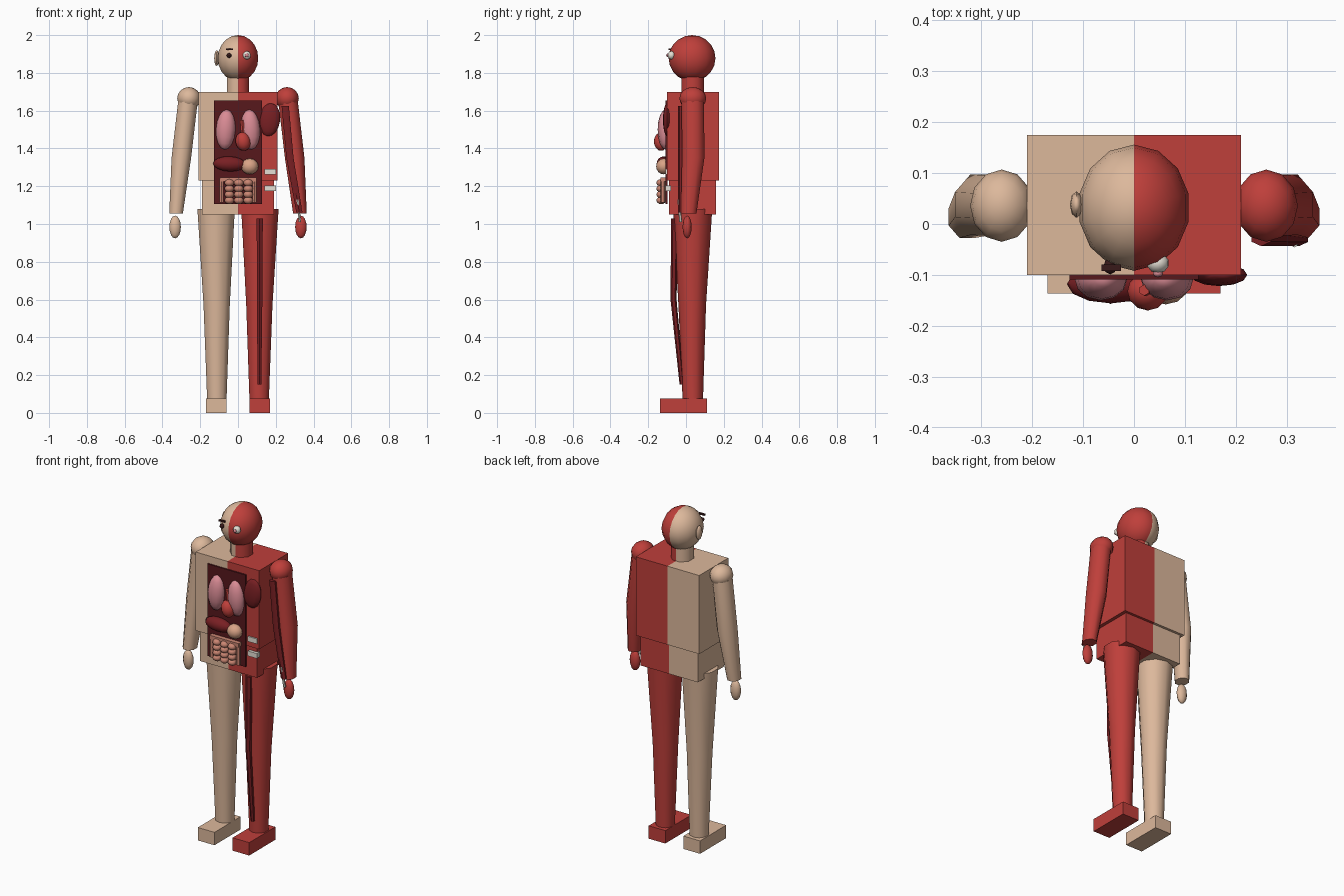
import bpy, bmesh, math
from mathutils import Vector, Matrix

cube = bpy.data.objects.get("Cube")
if cube:
    bpy.data.objects.remove(cube, do_unlink=True)


def material(name, rgb):
    m = bpy.data.materials.new(name)
    m.use_nodes = True
    color = (*rgb, 1)
    m.diffuse_color = color
    m.node_tree.nodes["Principled BSDF"].inputs["Base Color"].default_value = color
    return m


SKIN = material("skin", (0.72, 0.48, 0.33))
MUSCLE = material("muscle red", (0.52, 0.05, 0.043))
DARK = material("dark muscle", (0.19, 0.014, 0.017))
CAVITY = material("cavity maroon", (0.095, 0.009, 0.012))
LUNG = material("lung pink", (0.70, 0.26, 0.30))
BONE = material("bone white", (0.78, 0.74, 0.66))
GUT = material("gut salmon", (0.60, 0.24, 0.17))
STOMACH = material("stomach peach", (0.70, 0.37, 0.24))
EYE = material("eye dark", (0.04, 0.01, 0.01))


def finish(name, bm, mats, split=False):
    """Turn the bmesh into an object; split colours it by side of the midline."""
    if split:
        bmesh.ops.bisect_plane(bm, geom=bm.verts[:] + bm.edges[:] + bm.faces[:],
                               plane_co=(0, 0, 0), plane_no=(1, 0, 0), dist=1e-5)
        for f in bm.faces:
            f.material_index = int(f.calc_center_median().x > 0)
    bmesh.ops.recalc_face_normals(bm, faces=bm.faces[:])
    for f in bm.faces:
        f.smooth = True
    mesh = bpy.data.meshes.new(name)
    bm.to_mesh(mesh)
    bm.free()
    mesh.set_sharp_from_angle(angle=math.radians(50))
    for m in mats:
        mesh.materials.append(m)
    ob = bpy.data.objects.new(name, mesh)
    bpy.context.collection.objects.link(ob)
    return ob


def box(name, lo, hi, *mats):
    bm = bmesh.new()
    bmesh.ops.create_cube(bm, size=1)
    lo, hi = Vector(lo), Vector(hi)
    bmesh.ops.scale(bm, vec=hi - lo, verts=bm.verts)
    bmesh.ops.translate(bm, vec=(lo + hi) / 2, verts=bm.verts)
    return finish(name, bm, mats, len(mats) > 1)


def ball(name, center, radii, *mats, seg=12, rings=8, tilt=0):
    bm = bmesh.new()
    bmesh.ops.create_uvsphere(bm, u_segments=seg, v_segments=rings, radius=1)
    bmesh.ops.scale(bm, vec=radii, verts=bm.verts)
    bmesh.ops.rotate(bm, matrix=Matrix.Rotation(tilt, 3, 'Y'), verts=bm.verts)
    bmesh.ops.translate(bm, vec=center, verts=bm.verts)
    return finish(name, bm, mats, len(mats) > 1)


def limb(name, stations, *mats, sides=10, depth=1.0):
    """Loft level rings through (x, y, z, radius) stations, capped at both ends."""
    bm = bmesh.new()
    rings = []
    for x, y, z, r in stations:
        angles = [2 * math.pi * (i + 0.5) / sides for i in range(sides)]
        rings.append([bm.verts.new((x + r * math.cos(a), y + r * depth * math.sin(a), z))
                      for a in angles])
    for a, b in zip(rings, rings[1:]):
        for i in range(sides):
            j = (i + 1) % sides
            bm.faces.new((a[i], a[j], b[j], b[i]))
    bm.faces.new(rings[0])
    bm.faces.new(rings[-1])
    return finish(name, bm, mats, len(mats) > 1)


# Head, neck and trunk, skin on one half and muscle on the other
ball("head", (0, 0.032, 1.878), (0.11, 0.124, 0.122), SKIN, MUSCLE, seg=14, rings=10)
limb("neck", [(0, 0.035, 1.69, 0.064), (0, 0.035, 1.79, 0.064)], SKIN, MUSCLE, sides=8)
box("chest", (-0.21, -0.10, 1.23), (0.21, 0.175, 1.70), SKIN, MUSCLE)
box("pelvis", (-0.19, -0.09, 1.05), (0.19, 0.16, 1.23), SKIN, MUSCLE)

# Limbs on both sides
for side, s, mat in (("right", -1, SKIN), ("left", 1, MUSCLE)):
    ball(side + "_shoulder", (s * 0.26, 0.036, 1.665), (0.062, 0.071, 0.06), mat)
    limb(side + "_arm", [(s * 0.265, 0.036, 1.65, 0.056), (s * 0.30, 0.038, 1.35, 0.056),
                         (s * 0.328, 0.014, 1.055, 0.039)], mat, sides=8, depth=1.15)
    ball(side + "_hand", (s * 0.333, 0.006, 0.984), (0.032, 0.024, 0.06), mat, seg=10)
    limb(side + "_leg", [(s * 0.116, 0.035, 1.08, 0.104), (s * 0.113, 0.033, 0.57, 0.073),
                         (s * 0.112, 0.036, 0.07, 0.054)], mat)
    box(side + "_foot", (s * 0.115 - 0.055, -0.137, 0), (s * 0.115 + 0.055, 0.11, 0.077), mat)

# Face: ear, brow and eye on the skin side, bare eyeball on the other
ball("right_ear", (-0.113, 0.038, 1.878), (0.013, 0.026, 0.042), SKIN, seg=8, rings=6)
ball("right_eye", (-0.047, -0.083, 1.892), (0.013, 0.016, 0.013), EYE, seg=8, rings=6)
box("right_brow", (-0.064, -0.092, 1.92), (-0.026, -0.08, 1.929), EYE)
ball("left_eyeball", (0.047, -0.077, 1.893), (0.022, 0.02, 0.022), BONE, seg=10)
ball("left_iris", (0.047, -0.097, 1.893), (0.01, 0.008, 0.01), LUNG, seg=8, rings=6)

# Exposed muscles, wrist tendon and rib ends
limb("left_arm_muscle", [(0.25, -0.026, 1.625, 0.022), (0.275, -0.026, 1.35, 0.022),
                         (0.325, -0.028, 1.06, 0.019)], DARK, sides=6, depth=0.8)
limb("left_leg_muscle", [(0.115, -0.06, 1.03, 0.019), (0.115, -0.066, 0.60, 0.016),
                         (0.113, -0.022, 0.15, 0.012)], DARK, sides=6)
limb("left_wrist_tendon", [(0.315, -0.04, 1.13, 0.006), (0.328, -0.028, 1.01, 0.008)],
     BONE, sides=6)
ball("left_chest_muscle", (0.167, -0.10, 1.552), (0.056, 0.022, 0.088), DARK, tilt=0.12)
for i, z in enumerate((1.277, 1.19)):
    box(f"rib_end_{i + 1}", (0.14, -0.108, z - 0.015), (0.20, -0.08, z + 0.015), BONE)

# Open body cavity and its organs
box("cavity_plate", (-0.127, -0.109, 1.105), (0.127, -0.099, 1.655), CAVITY)
for side, s in (("right", -1), ("left", 1)):
    ball(side + "_lung", (s * 0.065, -0.108, 1.50), (0.052, 0.042, 0.106), LUNG, tilt=s * -0.06)
ball("heart", (0.027, -0.132, 1.437), (0.04, 0.038, 0.05), MUSCLE, tilt=-0.2)
limb("aorta", [(0.027, -0.13, 1.46, 0.011), (0.02, -0.13, 1.55, 0.011)], MUSCLE, sides=6)
ball("liver", (-0.045, -0.118, 1.318), (0.087, 0.038, 0.04), DARK, tilt=0.04)
ball("stomach", (0.062, -0.118, 1.305), (0.046, 0.04, 0.042), STOMACH)

# Large intestine as a frame, small intestine as a grid of coils
box("upper_colon", (-0.095, -0.135, 1.225), (0.098, -0.105, 1.247), GUT)
for side, s in (("right", -1), ("left", 1)):
    limb(side + "_colon", [(s * 0.087, -0.122, 1.115, 0.013), (s * 0.087, -0.122, 1.24, 0.013)],
         GUT, sides=6)
for row in range(4):
    for col in range(3):
        ball(f"gut_coil_{row + 1}_{col + 1}",
             (0.004 + (col - 1) * 0.05, -0.131, 1.218 - row * 0.031),
             (0.026, 0.026, 0.02), GUT, seg=8, rings=6)
